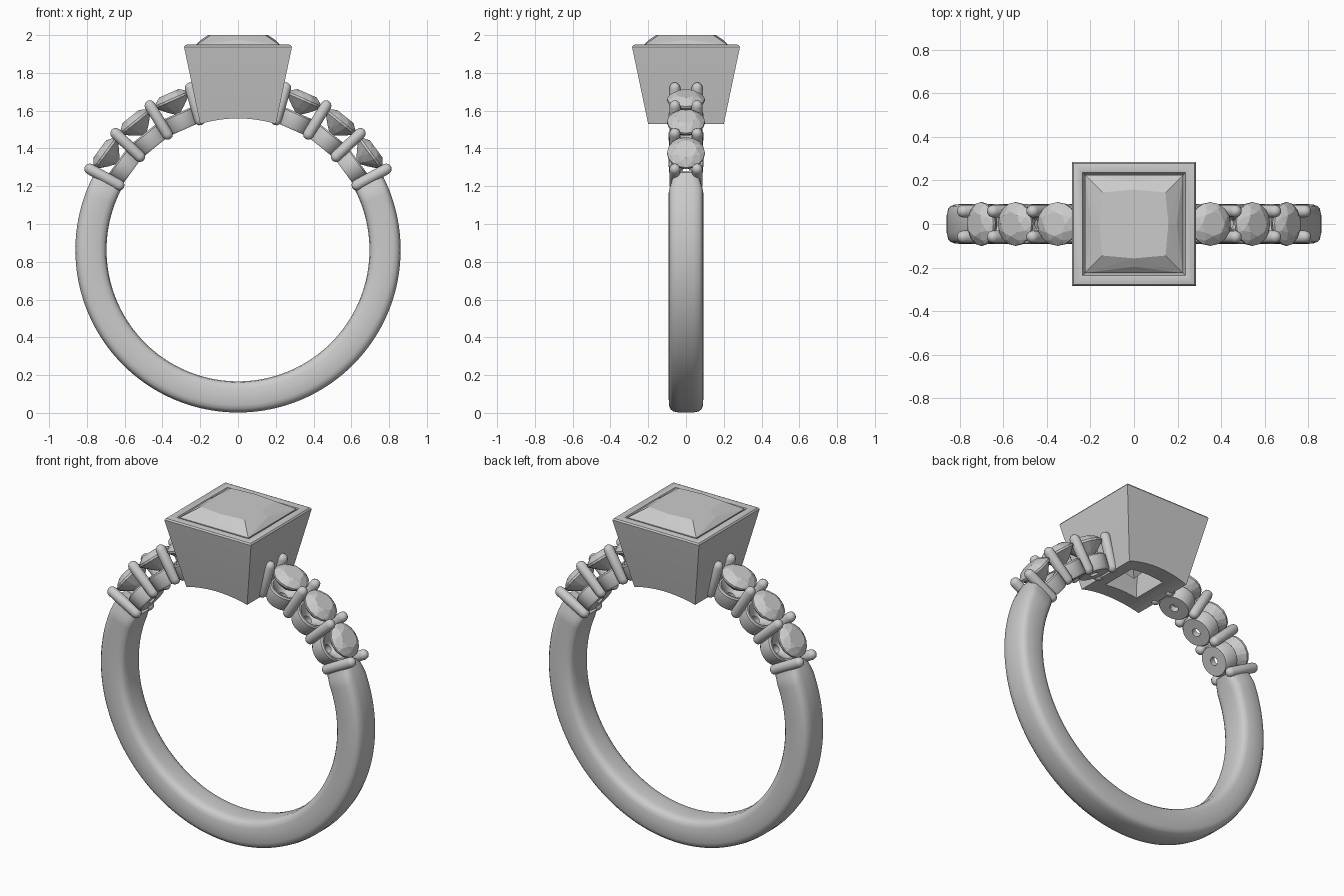
import bpy, bmesh, math
from mathutils import Matrix, Vector

if "Cube" in bpy.data.objects:
    bpy.data.objects.remove(bpy.data.objects["Cube"])

C = 0.863                       # height of the ring centre
R_IN, R_OUT = 0.696, 0.861


def finish(bm, name, smooth=None):
    bmesh.ops.remove_doubles(bm, verts=bm.verts, dist=1e-5)
    bmesh.ops.recalc_face_normals(bm, faces=bm.faces)
    me = bpy.data.meshes.new(name)
    bm.to_mesh(me)
    bm.free()
    ob = bpy.data.objects.new(name, me)
    bpy.context.collection.objects.link(ob)
    if smooth:
        bpy.ops.object.select_all(action='DESELECT')
        ob.select_set(True)
        bpy.context.view_layer.objects.active = ob
        bpy.ops.object.shade_smooth_by_angle(angle=math.radians(smooth))
    return ob


def loft(rings, loop=False, caps=False):
    """Skin a list of equal-length closed rings of points."""
    bm = bmesh.new()
    vs = [[bm.verts.new(p) for p in r] for r in rings]
    n = len(vs[0])
    pairs = list(zip(vs, vs[1:])) + ([(vs[-1], vs[0])] if loop else [])
    for a, b in pairs:
        for i in range(n):
            j = (i + 1) % n
            bm.faces.new((a[i], a[j], b[j], b[i]))
    if caps:
        bm.faces.new(vs[0])
        bm.faces.new(vs[-1])
    return bm


def circle(r, z, n, off=0.0):
    return [Vector((r * math.cos(2 * math.pi * (i + off) / n),
                    r * math.sin(2 * math.pi * (i + off) / n), z)) for i in range(n)]


def square(h, z):
    return [Vector(p) for p in ((h, h, z), (-h, h, z), (-h, -h, z), (h, -h, z))]


def hull(points):
    bm = bmesh.new()
    for p in points:
        bm.verts.new(p)
    bmesh.ops.convex_hull(bm, input=bm.verts)
    return bm


def radial(deg, r):
    """Matrix placing local +z outward from the ring at an angle and radius."""
    a = math.radians(deg)
    return (Matrix.Translation((r * math.cos(a), 0, C + r * math.sin(a)))
            @ Matrix.Rotation(math.pi / 2 - a, 4, 'Y'))


# Plain shank: rounded section swept around the lower part of the ring
half = [(0.04, R_IN), (0.068, 0.701), (0.082, 0.712), (0.09, 0.735), (0.092, 0.78),
        (0.09, 0.822), (0.083, 0.842), (0.07, 0.854), (0.04, R_OUT)]
section = half + [(-y, r) for y, r in reversed(half)]
rings, steps, start, end = [], 120, 28.5, -208.5
for i in range(steps + 1):
    deg = start + (end - start) * i / steps
    a = math.radians(deg)
    edge = min(start - deg, deg - end)
    t = min(1, edge / 6)
    w = 0.76 + 0.24 * t             # slight taper at the shoulders
    rings.append([(r * math.cos(a), y * w, C + r * math.sin(a)) for y, r in section])
finish(loft(rings, caps=True), "shank", 40)

# Shoulders: three round gems per side in cups, held by pairs of prongs
cup_profile = [(0.024, 0), (0.082, 0), (0.09, 0.012), (0.093, 0.085), (0.087, 0.093),
               (0.078, 0.093), (0.024, 0.035)]
gem_points = (circle(0.056, 0.038, 8) + circle(0.08, 0.025, 8, 0.5)
              + circle(0.1, 0.006, 16) + circle(0.1, -0.006, 16)
              + circle(0.05, -0.055, 8, 0.5) + [Vector((0, 0, -0.09))])
PR, PL = 0.029, 0.235           # prong radius and length
arc = [math.radians(d) for d in (-90, -60, -30, 0)]
prong_profile = [(PR * math.cos(t), PR + PR * math.sin(t)) for t in arc]
prong_profile += [(r, PL - z) for r, z in reversed(prong_profile)]

for side in ("right", "left"):
    def ang(d):
        return d if side == "right" else 180 - d
    for k in range(3):
        deg = ang(36.2 + 15 * k)
        bm = loft([circle(r, z, 32) for r, z in cup_profile], loop=True)
        bm.transform(radial(deg, 0.698))
        finish(bm, f"{side}_cup_{k + 1}", 35)
        bm = hull(gem_points)
        bm.transform(radial(deg, 0.868))
        finish(bm, f"{side}_side_gem_{k + 1}")
    for k in range(4):
        for y in (-0.059, 0.059):
            bm = loft([circle(r, z, 16) for r, z in prong_profile])
            bm.transform(Matrix.Translation((0, y, 0)) @ radial(ang(28.6 + 15 * k), 0.688))
            finish(bm, f"{side}_prong_{k + 1}_{'front' if y < 0 else 'back'}", 60)

# Square tapered bezel with a rounded rim and an open base
bezel_profile = [(0.194, 1.50), (0.283, 1.925), (0.285, 1.938), (0.279, 1.947), (0.268, 1.951),
                 (0.245, 1.951), (0.236, 1.947), (0.231, 1.938), (0.229, 1.90), (0.11, 1.62), (0.11, 1.50)]
bezel = finish(loft([square(h, z) for h, z in bezel_profile], loop=True), "bezel", 35)

# Finger-hole cutter curves the underside of the bezel
bm = loft([[(x, y, z + C) for x, z, y in circle(R_IN, y, 128)] for y in (-0.5, 0.5)], caps=True)
cutter = finish(bm, "finger_cutter")
cutter.hide_render = True
cutter.hide_set(True)
mod = bezel.modifiers.new("finger_cut", 'BOOLEAN')
mod.operation = 'DIFFERENCE'
mod.solver = 'EXACT'
mod.object = cutter
bpy.context.view_layer.objects.active = bezel
bpy.ops.object.modifier_apply(modifier=mod.name)
bpy.data.objects.remove(cutter)

# Large square centre gem
pts = square(0.145, 2.0) + square(0.226, 1.945) + square(0.226, 1.93) + square(0.12, 1.72)
for i in range(4):
    rot = Matrix.Rotation(i * math.pi / 2, 3, 'Z')
    pts += [rot @ Vector((0.158, 0, 2.0)), rot @ Vector((0.196, 0, 1.975))]
pts.append(Vector((0, 0, 1.58)))
finish(hull(pts), "centre_gem")
